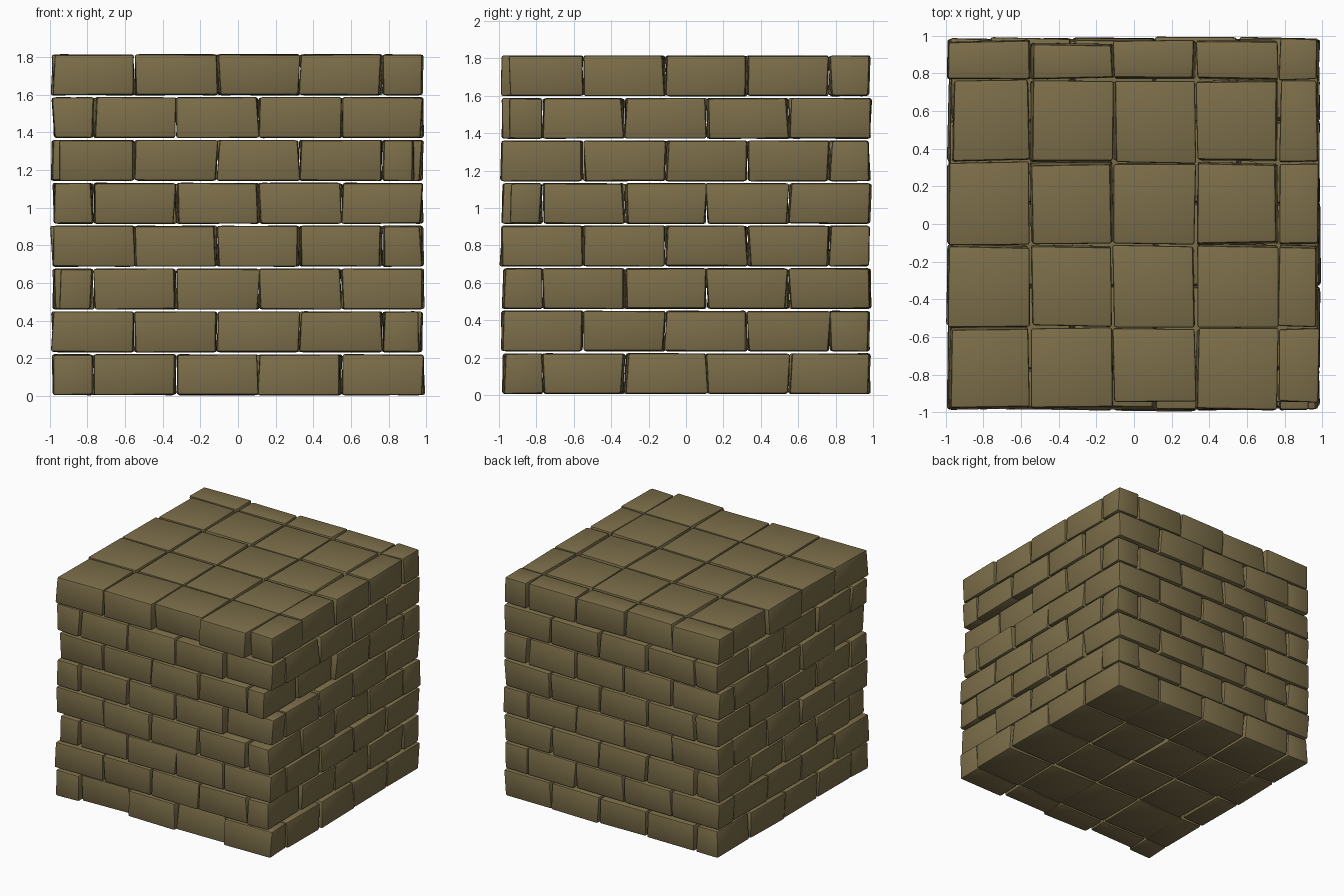
import bpy
import bmesh
import math
import random
from mathutils import Vector

random.seed(11)
cube = bpy.data.objects.get("Cube")
if cube:
    bpy.data.objects.remove(cube, do_unlink=True)

# Single stone colour
stone = bpy.data.materials.new("olive_stone")
stone.use_nodes = True
COLOUR = (0.20, 0.155, 0.067, 1)
stone.diffuse_color = COLOUR
bsdf = stone.node_tree.nodes["Principled BSDF"]
bsdf.inputs["Base Color"].default_value = COLOUR
bsdf.inputs["Roughness"].default_value = 0.9

COURSES = 8
PITCH = 0.2275
GAP = 0.004
JOINTS = [-0.99, -0.55, -0.11, 0.328, 0.766, 0.985]   # half brick at the + end
FLIPPED = [-j for j in reversed(JOINTS)]              # half brick at the - end
LAST = len(JOINTS) - 2

# Bricks set back from the wall face: (course, column, row, axis, sign) -> depth
SET_BACK = {
    (0, 1, 0, 0 + 1, -1): 0.04, (0, 3, 0, 1, -1): 0.04,
    (4, 4, 0, 1, -1): 0.05, (6, 4, 0, 1, -1): 0.04,
    (7, 2, 0, 1, -1): 0.05, (7, 4, 0, 1, -1): 0.05,
    (1, 4, 0, 0, 1): 0.03, (5, 4, 0, 0, 1): 0.06, (5, 4, 1, 0, 1): 0.05,
    (2, 0, 0, 0, -1): 0.04, (5, 0, 0, 0, -1): 0.04, (7, 0, 3, 0, -1): 0.03,
    (7, 1, 4, 1, 1): 0.03,
}


def side_plane(key, edge, outer):
    """Position, lean and skew of one upright brick side."""
    inset = random.uniform(0, 0.014 if outer else 0.008) + GAP / 2
    inset = SET_BACK.get(key, inset)
    lean = random.uniform(-0.008, 0.008)
    skew = random.uniform(-0.005, 0.005)
    return edge - key[-1] * inset, lean, skew


def add_brick(bm, course, i, j, joints):
    """One slightly crooked brick with softened edges."""
    sides = {}
    for axis, n in ((0, i), (1, j)):
        for sign in (-1, 1):
            outer = n == (0 if sign < 0 else LAST)
            edge = joints[n + (sign > 0)]
            sides[axis, sign] = side_plane((course, i, j, axis, sign), edge, outer)
    verts = bmesh.ops.create_cube(bm, size=2)["verts"]
    for v in verts:
        sx, sy, sz = (round(c) for c in v.co)
        px, lx, kx = sides[0, sx]
        py, ly, ky = sides[1, sy]
        z = (course + 0.5 + sz / 2) * PITCH - sz * GAP
        z -= sz * random.uniform(0, 0.005)
        v.co = Vector((px + lx * sz + kx * sy, py + ly * sz + ky * sx, z))
    edges = list({e for v in verts for e in v.link_edges})
    bmesh.ops.bevel(bm, geom=edges, offset=0.012, segments=2,
                    profile=0.5, affect='EDGES', clamp_overlap=True)


# Stacked courses, with the half bricks swapping ends each time
courses = []
for c in range(COURSES):
    bm = bmesh.new()
    joints = JOINTS if c % 2 else FLIPPED
    for i in range(LAST + 1):
        for j in range(LAST + 1):
            add_brick(bm, c, i, j, joints)
    name = f"brick_course_{c + 1}"
    mesh = bpy.data.meshes.new(name)
    bm.to_mesh(mesh)
    bm.free()
    mesh.materials.append(stone)
    obj = bpy.data.objects.new(name, mesh)
    bpy.context.collection.objects.link(obj)
    courses.append(obj)

# Smooth the softened edges, keep the faces crisp
bpy.ops.object.select_all(action='DESELECT')
for obj in courses:
    obj.select_set(True)
bpy.context.view_layer.objects.active = courses[0]
bpy.ops.object.shade_smooth_by_angle(angle=math.radians(35))
